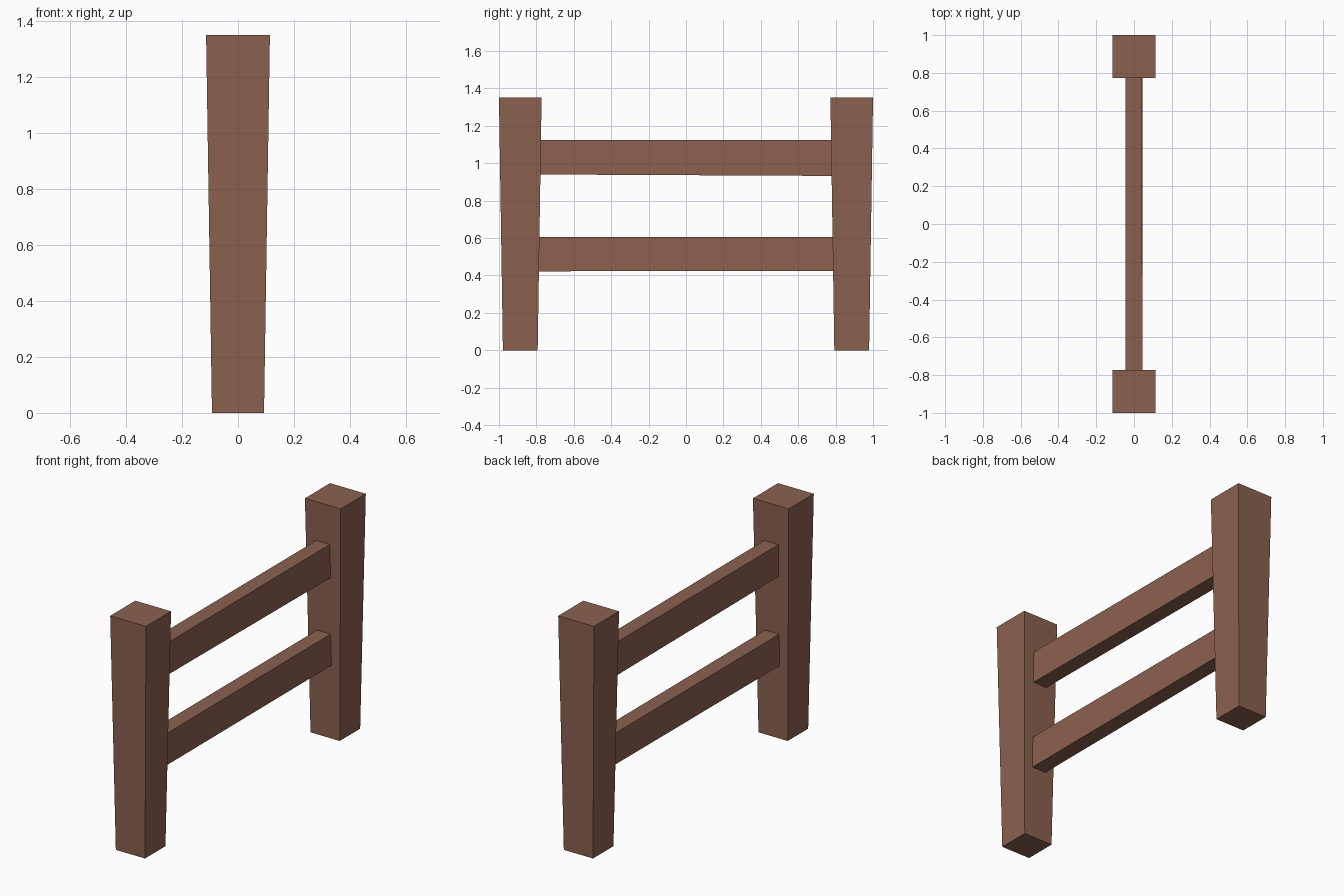
import bpy

if "Cube" in bpy.data.objects:
    bpy.data.objects.remove(bpy.data.objects["Cube"])

wood = bpy.data.materials.new("brown wood")
wood.diffuse_color = (0.26, 0.12, 0.078, 1)
wood.use_nodes = True
wood.node_tree.nodes["Principled BSDF"].inputs["Base Color"].default_value = wood.diffuse_color

# quads of a box whose corners are two loops of four points
FACES = [(3, 2, 1, 0), (4, 5, 6, 7), (0, 1, 5, 4),
         (1, 2, 6, 5), (2, 3, 7, 6), (3, 0, 4, 7)]


def box_between(name, loop_a, loop_b):
    mesh = bpy.data.meshes.new(name)
    mesh.from_pydata(loop_a + loop_b, [], FACES)
    mesh.materials.append(wood)
    obj = bpy.data.objects.new(name, mesh)
    bpy.context.collection.objects.link(obj)
    return obj


def square(y, z, h):
    return [(-h, y - h, z), (h, y - h, z), (h, y + h, z), (-h, y + h, z)]


def rail_end(y, z0, z1, top_right):
    return [(-0.045, y, z0), (-0.045, y, z1), (top_right, y, z1), (0.045, y, z0)]


# Posts, widening towards the top
for name, y in (("front_post", -0.886), ("back_post", 0.886)):
    box_between(name, square(y, 0, 0.093), square(y, 1.35, 0.114))

# Rails, slightly irregular hewn beams set into the posts
for name, z_front, z_back, top in (("upper_rail", 0.94, 0.932, 1.124),
                                   ("lower_rail", 0.422, 0.425, 0.605)):
    # back end first so the quads face outward
    box_between(name, rail_end(0.82, z_back, top, 0.041)[::-1],
                rail_end(-0.82, z_front, top, 0.045)[::-1])
